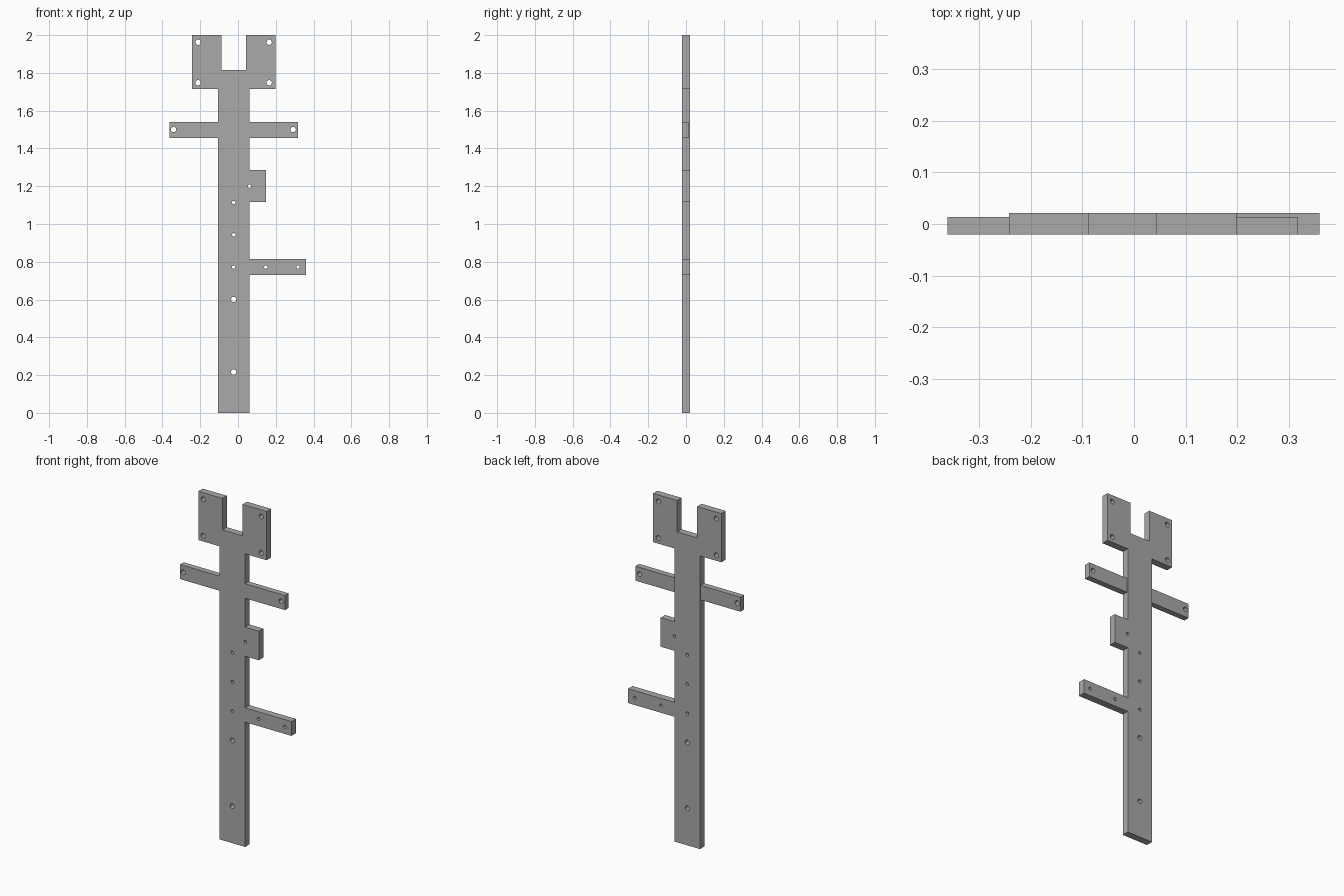
import bpy, bmesh, math

cube = bpy.data.objects.get("Cube")
if cube:
    bpy.data.objects.remove(cube, do_unlink=True)

grey = bpy.data.materials.new("plain grey")
grey.use_nodes = True
colour = (0.4, 0.4, 0.4, 1)
grey.diffuse_color = colour
grey.node_tree.nodes["Principled BSDF"].inputs["Base Color"].default_value = colour

FRONT, BACK, ARM_BACK = -0.02, 0.021, 0.014
BIG, SMALL = 0.014, 0.009


def circle(x, z, r, n=24):
    return [(x + r * math.cos(math.tau * i / n), z + r * math.sin(math.tau * i / n))
            for i in range(n)]


def plate(name, outline, holes, back):
    """Flat plate in the XZ plane with round through holes (x, z, radius)."""
    curve = bpy.data.curves.new(name, "CURVE")
    curve.dimensions = "2D"
    curve.fill_mode = "BOTH"
    curve.extrude = (back - FRONT) / 2
    for loop in [outline] + [circle(*h) for h in holes]:
        spline = curve.splines.new("POLY")
        spline.points.add(len(loop) - 1)
        for point, (x, z) in zip(spline.points, loop):
            point.co = (x, z, 0, 1)
        spline.use_cyclic_u = True
    curve.materials.append(grey)
    obj = bpy.data.objects.new(name, curve)
    bpy.context.collection.objects.link(obj)
    obj.location.y = (FRONT + back) / 2
    obj.rotation_euler.x = math.pi / 2
    bpy.ops.object.select_all(action="DESELECT")
    obj.select_set(True)
    bpy.context.view_layer.objects.active = obj
    bpy.ops.object.convert(target="MESH")
    obj = bpy.context.object
    # Join the caps to the rim
    bm = bmesh.new()
    bm.from_mesh(obj.data)
    bmesh.ops.remove_doubles(bm, verts=bm.verts, dist=1e-5)
    bmesh.ops.recalc_face_normals(bm, faces=bm.faces)
    bm.to_mesh(obj.data)
    bm.free()
    bpy.ops.object.shade_smooth_by_angle(angle=math.radians(30))
    return obj


# Spine with forked head, side tab and lower arm
L, R = -0.105, 0.06
outline = [
    (L, 0), (R, 0),
    (R, 0.73), (0.36, 0.73), (0.36, 0.814), (R, 0.814),
    (R, 1.116), (0.149, 1.116), (0.149, 1.286), (R, 1.286),
    (R, 1.715), (0.199, 1.715), (0.199, 2), (0.043, 2),
    (0.043, 1.816), (-0.087, 1.816), (-0.087, 2), (-0.243, 2),
    (-0.243, 1.715), (L, 1.715),
]
holes = [(x, z, BIG) for x in (-0.211, 0.165) for z in (1.748, 1.962)]
holes += [(-0.023, z, BIG) for z in (0.216, 0.601)]
holes += [(-0.023, z, SMALL) for z in (0.772, 0.943, 1.114)]
holes += [(x, 0.772, SMALL) for x in (0.147, 0.318)]
holes.append((0.061, 1.2, SMALL))
plate("main_plate", outline, holes, BACK)

# Thinner cross arms, flush at the front
for name, x0, x1, hx in (("right_cross_arm", -0.362, L, -0.341),
                         ("left_cross_arm", R, 0.318, 0.292)):
    plate(name, [(x0, 1.455), (x1, 1.455), (x1, 1.54), (x0, 1.54)],
          [(hx, 1.5, BIG)], ARM_BACK)
